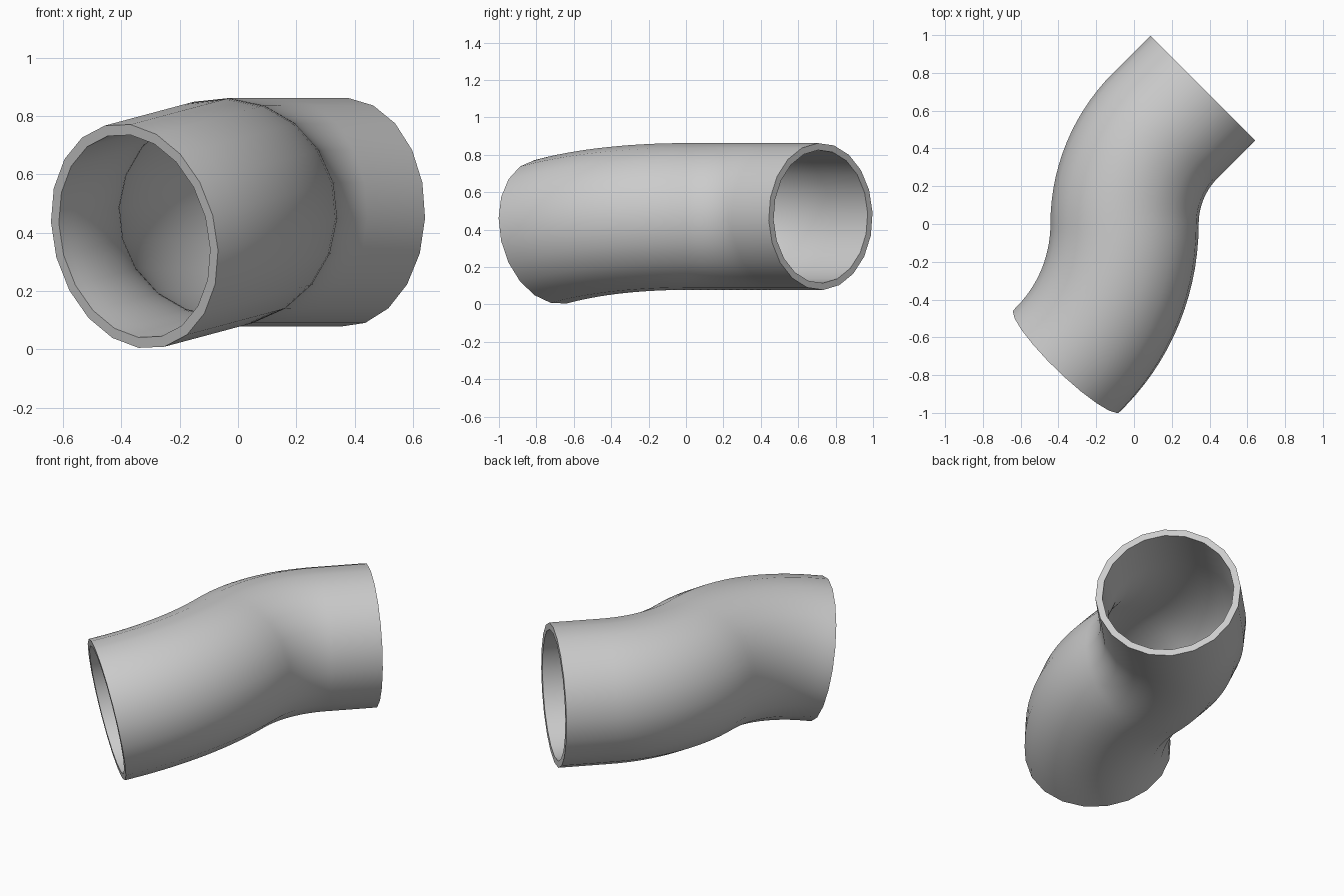
import bpy, bmesh
from math import pi, sin, cos, radians
from mathutils import Vector, Matrix

if "Cube" in bpy.data.objects:
    bpy.data.objects.remove(bpy.data.objects["Cube"])

SIDES, OUTER, INNER = 20, 0.393, 0.356
STEPS = 14
mid = Vector((-0.05, 0, 0.47))


def bend(forward, side, radius, straight):
    """45 degree elbow from the middle seam followed by a short straight."""
    axis = forward.cross(side)
    rings = []
    for i in range(STEPS + 1):
        a = pi / 4 * i / STEPS
        centre = mid + forward * radius * sin(a) + side * radius * (1 - cos(a))
        rings.append((centre, Matrix.Rotation(a, 3, axis)))
    centre, rot = rings[-1]
    rings.append((centre + rot @ forward * straight, rot))
    return rings


# Centre line: front elbow is rolled 15 degrees, back elbow lies flat
roll = radians(15)
front = bend(Vector((0, -1, 0)), Vector((-cos(roll), 0, -sin(roll))), 0.985, 0.039)
back = bend(Vector((0, 1, 0)), Vector((1, 0, 0)), 0.737, 0.281)
path = front[::-1] + back[1:]

bm = bmesh.new()


def tube(radius):
    loops = []
    for centre, rot in path:
        loop = []
        for k in range(SIDES):
            t = 2 * pi * k / SIDES + radians(3)
            loop.append(bm.verts.new(centre + rot @ Vector((sin(t), 0, cos(t))) * radius))
        loops.append(loop)
    return loops


def bridge(a, b):
    for k in range(SIDES):
        n = (k + 1) % SIDES
        bm.faces.new((a[k], a[n], b[n], b[k]))


# Outer wall, inner wall and the two end rims
outer, inner = tube(OUTER), tube(INNER)
for wall in (outer, inner):
    for a, b in zip(wall, wall[1:]):
        bridge(a, b)
bridge(outer[0], inner[0])
bridge(outer[-1], inner[-1])
bmesh.ops.recalc_face_normals(bm, faces=bm.faces)

mesh = bpy.data.meshes.new("bent_pipe")
bm.to_mesh(mesh)
bm.free()
pipe = bpy.data.objects.new("bent_pipe", mesh)
bpy.context.collection.objects.link(pipe)
bpy.context.view_layer.objects.active = pipe
pipe.select_set(True)
bpy.ops.object.shade_smooth_by_angle(angle=radians(35))
